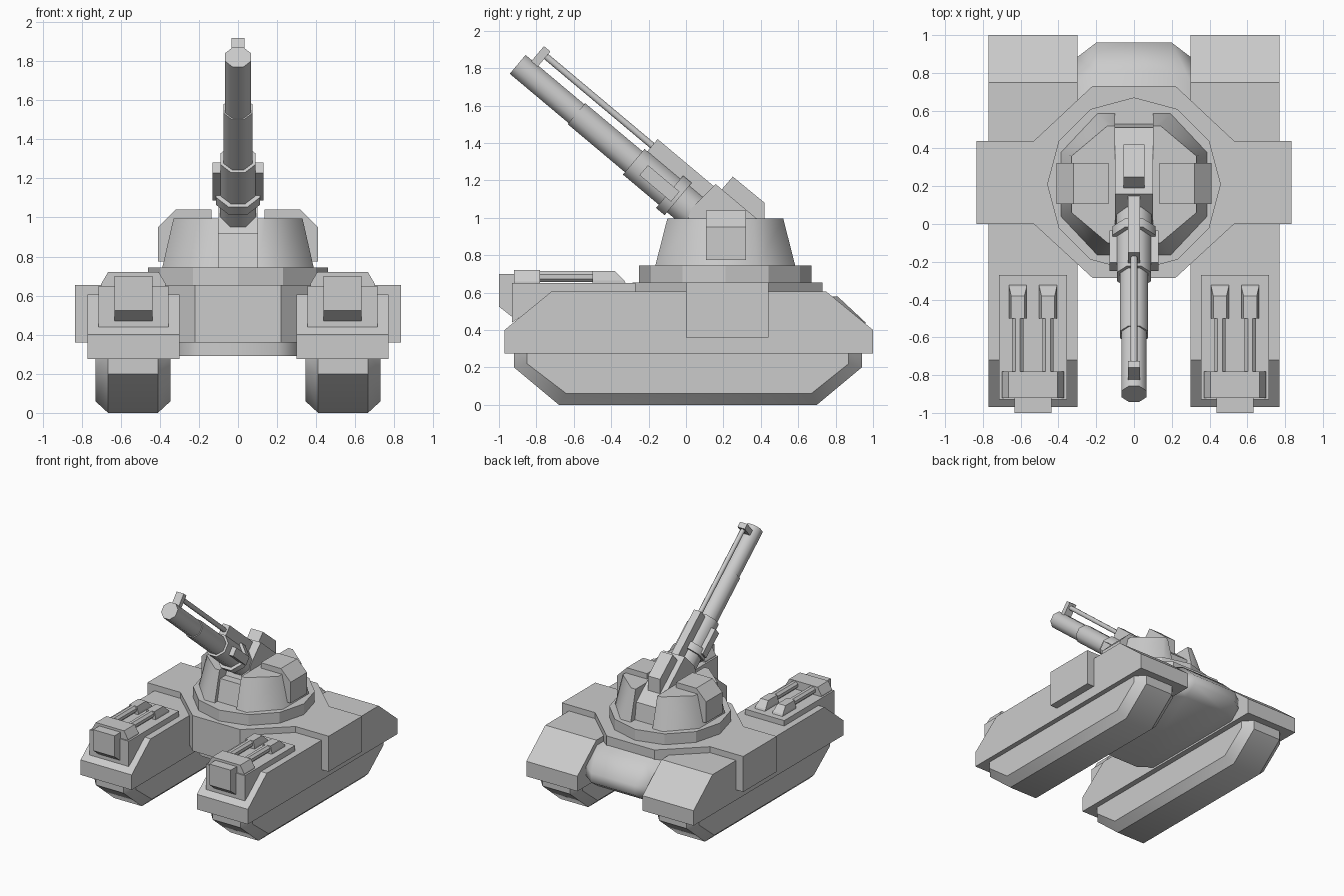
import bpy, bmesh, math
from mathutils import Vector

if "Cube" in bpy.data.objects:
    bpy.data.objects.remove(bpy.data.objects["Cube"])

grey = bpy.data.materials.new("armour grey")
grey.diffuse_color = (0.6, 0.6, 0.6, 1)
grey.use_nodes = True
grey.node_tree.nodes["Principled BSDF"].inputs["Base Color"].default_value = grey.diffuse_color


def finish(name, bm, angle=None):
    bmesh.ops.recalc_face_normals(bm, faces=bm.faces)
    me = bpy.data.meshes.new(name)
    bm.to_mesh(me)
    bm.free()
    me.materials.append(grey)
    ob = bpy.data.objects.new(name, me)
    bpy.context.collection.objects.link(ob)
    if angle:
        bpy.ops.object.select_all(action='DESELECT')
        bpy.context.view_layer.objects.active = ob
        ob.select_set(True)
        bpy.ops.object.shade_smooth_by_angle(angle=math.radians(angle))
    return ob


def loft(name, rings, angle=None):
    """Skin matching rings of points and cap both ends."""
    bm = bmesh.new()
    loops = [[bm.verts.new(p) for p in r] for r in rings]
    n = len(loops[0])
    for a, b in zip(loops, loops[1:]):
        for i in range(n):
            j = (i + 1) % n
            bm.faces.new((a[i], a[j], b[j], b[i]))
    bm.faces.new(loops[0])
    bm.faces.new(loops[-1])
    return finish(name, bm, angle)


def side_prism(name, yz, x0, x1, angle=None):
    return loft(name, [[(x, y, z) for y, z in yz] for x in (x0, x1)], angle)


def front_prism(name, xz, y0, y1):
    return loft(name, [[(x, y, z) for x, z in xz] for y in (y0, y1)])


def top_prism(name, xy, z0, z1):
    return loft(name, [[(x, y, z) for x, y in xy] for z in (z0, z1)])


def mirrored(half):
    return half + [(-x, y) for x, y in reversed(half)]


# Treads and fenders, one set per side
OUTER = [(-.92, .30), (-.92, .2), (-.68, 0), (.70, 0), (.94, .2), (.94, .30)]
INNER = [(-.85, .30), (-.85, .22), (-.64, .06), (.67, .06), (.87, .22), (.87, .30)]
FENDER = [(-.97, .275), (-.97, .4), (-.72, .605), (.75, .605), (1, .4), (1, .275)]
for s, side in ((-1, "left"), (1, "right")):
    rings = [(.345, INNER), (.41, OUTER), (.665, OUTER), (.73, INNER)]
    loft(side + "_tread", [[(s * x, y, z) for y, z in p] for x, p in rings], 42)
    side_prism(side + "_fender", FENDER, s * .30, s * .77)

    # Launcher pod on the fender
    c = s * .535
    side_prism(side + "_pod_base", [(-.93, .44), (-.93, .65), (-.27, .65), (-.27, .59), (-.7, .59)],
               c - .18, c + .18)
    side_prism(side + "_pod_nose", [(-1, .70), (-1, .525), (-.93, .47), (-.78, .47), (-.78, .70)],
               c - .098, c + .098)
    front_prism(side + "_pod_housing",
                [(c - .165, .645), (c - .165, .66), (c - .13, .72), (c + .13, .72), (c + .165, .66), (c + .165, .645)],
                -.92, -.78)
    for k in (-.08, .08):
        x = c + k
        ring = [(x + .032 * math.cos(math.pi / 4 * (i + .5)), .685 + .032 * math.sin(math.pi / 4 * (i + .5)))
                for i in range(8)]
        front_prism(side + "_pod_tube", ring, -.80, -.48)
        loft(side + "_pod_tube_cap",
             [[(x - w, y0, z), (x + w, y0, z), (x + w, y1, z), (x - w, y1, z)]
              for w, y0, y1, z in ((.047, -.5, -.32, .645), (.047, -.5, -.33, .665), (.035, -.5, -.38, .715))])

# Central hull deck with the side boxes
top_prism("hull_deck", mirrored([(.22, -.285), (.53, 0), (.835, 0), (.835, .44), (.53, .44), (.22, .73)]),
          .36, .655)

# Rear engine block with tapered ends
REAR = [(-.2, .29), (.86, .29), (.96, .36), (.96, .44), (.81, .58), (-.2, .58)]
REAR_END = [(-.12, .29), (.80, .29), (.88, .36), (.88, .44), (.74, .56), (-.12, .56)]
loft("engine_block", [[(x, y, z) for y, z in p]
                      for x, p in ((-.305, REAR_END), (-.2, REAR), (.2, REAR), (.305, REAR_END))], 60)

# Turret ring
CY = .21
top_prism("turret_ring", [(.46 * math.cos(math.pi / 6 * i), CY + .46 * math.sin(math.pi / 6 * i))
                          for i in range(12)], .65, .745)

# Turret halves either side of the gun slot
for s, side in ((-1, "left"), (1, "right")):
    half = []
    for x1, x2, y1, y2, z in ((.195, .388, .375, .17, .74), (.14, .33, .31, .15, .995)):
        half.append([(s * x, CY + y, z) for x, y in
                     ((.1, -y1), (x1, -y1), (x2, -y2), (x2, y2), (x1, y1), (.1, y1))])
    loft(side + "_turret_half", half, 55)
    front_prism(side + "_turret_box", [(s * x, z) for x, z in
                ((.135, .775), (.41, .775), (.41, .95), (.32, 1.04), (.135, 1.04))], .107, .322)

# Gun cradle filling the slot
side_prism("gun_cradle", [(-.13, .74), (-.09, .92), (-.02, .92), (.03, 1.05), (.158, 1.18), (.51, .885), (.53, .74)],
           -.1, .1)
side_prism("breech_block", [(.13, 1.08), (.25, 1.22), (.42, 1.08), (.42, .9), (.3, .9)], -.055, .055)

# Gun frame: t runs back from the muzzle, h rises square to the barrel
A = math.radians(40)
TIP = Vector((0, -.90, 1.82))
BACK = Vector((0, math.cos(A), -math.sin(A)))
UP = Vector((0, math.sin(A), math.cos(A)))
SIDE = Vector((1, 0, 0))


def at(x, t, h):
    return TIP + SIDE * x + BACK * t + UP * h


def tube(name, sections, h=0, n=8):
    step = 2 * math.pi / n
    return loft(name, [[at(r * math.cos(step * (i + .5)), t, h + r * math.sin(step * (i + .5)))
                        for i in range(n)] for t, r in sections], 50)


def gun_box(name, x0, x1, t0, t1, h0, h1):
    return loft(name, [[at(x, t0, h0), at(x, t1, h0), at(x, t1, h1), at(x, t0, h1)] for x in (x0, x1)])


# Barrel in stepped sections
tube("barrel_muzzle", [(0, .071), (.43, .071)])
tube("barrel_middle", [(.41, .079), (.83, .079)])
tube("barrel_sleeve", [(.81, .097), (1.10, .097)])
tube("barrel_collar", [(1.06, .122), (1.12, .122)])
tube("barrel_root", [(1.1, .1), (1.36, .1)])
for s, side in ((-1, "left"), (1, "right")):
    gun_box(side + "_recoil_box", s * .07, s * .13, .88, 1.1, -.035, .035)

# Recoil rod, its muzzle bracket and the rear housing
tube("recoil_rod", [(.08, .019), (.92, .019)], .13)
gun_box("rod_bracket", -.033, .033, .045, .09, .05, .165)
gun_box("recoil_housing", -.032, .032, .83, 1.4, .05, .175)
